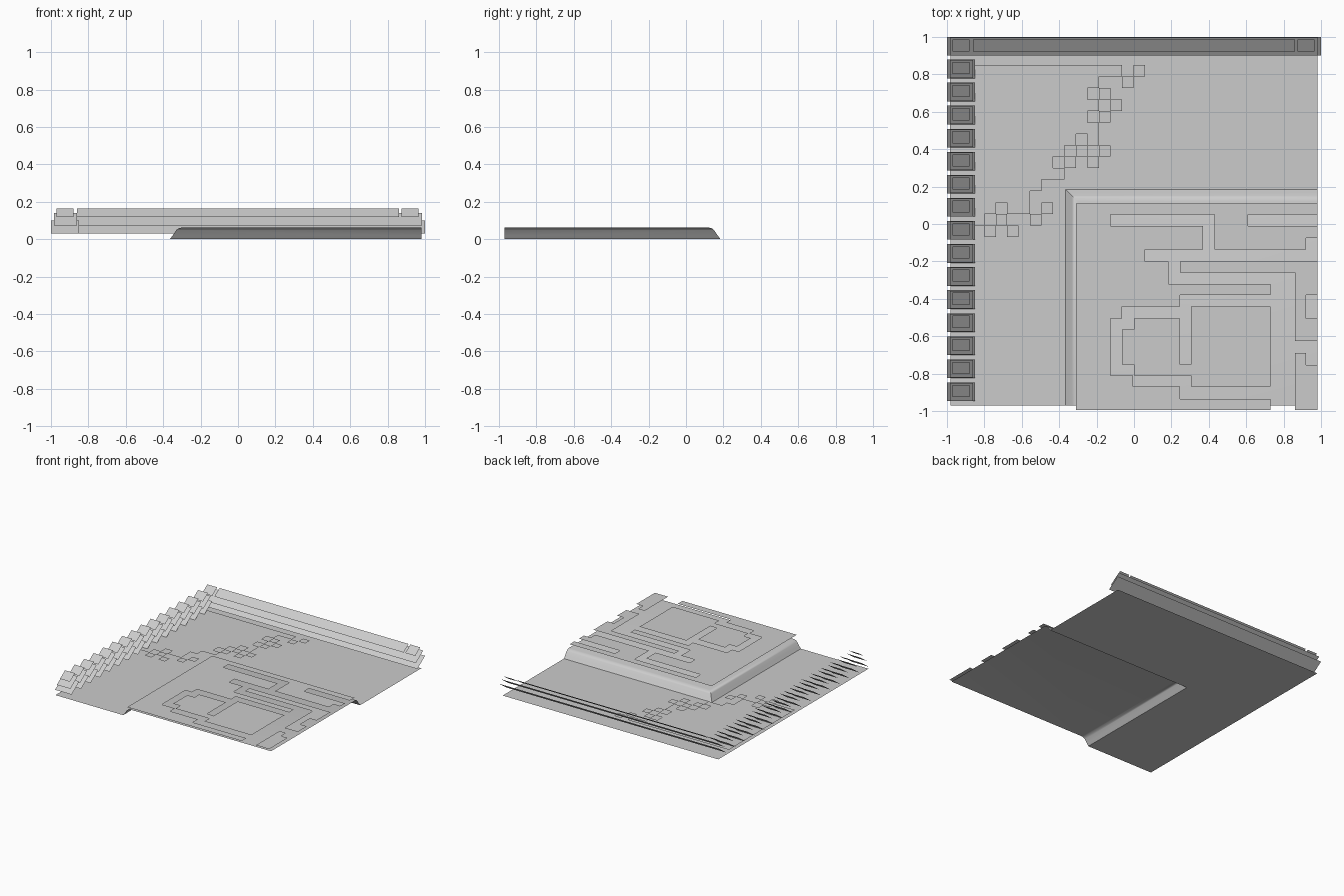
import bpy, bmesh, math

if "Cube" in bpy.data.objects:
    bpy.data.objects.remove(bpy.data.objects["Cube"])

grey = bpy.data.materials.new("plain_grey")
grey.diffuse_color = (0.6, 0.6, 0.6, 1)
grey.use_nodes = True
grey.node_tree.nodes["Principled BSDF"].inputs["Base Color"].default_value = grey.diffuse_color
CELL = 0.0613


def make(name, faces, smooth=False):
    """Build one sheet object from polygons, with every face turned upward."""
    bm = bmesh.new()
    for pts in faces:
        f = bm.faces.new([bm.verts.new(p) for p in pts])
        f.normal_update()
        if f.normal.z < 0:
            f.normal_flip()
    bmesh.ops.remove_doubles(bm, verts=bm.verts, dist=1e-4)
    me = bpy.data.meshes.new(name)
    bm.to_mesh(me)
    bm.free()
    me.materials.append(grey)
    ob = bpy.data.objects.new(name, me)
    bpy.context.collection.objects.link(ob)
    if smooth:
        bpy.context.view_layer.objects.active = ob
        ob.select_set(True)
        bpy.ops.object.shade_smooth_by_angle(angle=math.radians(40))
        ob.select_set(False)
    return ob


def rect(x0, x1, y0, y1, z):
    return [(x0, y0, z), (x1, y0, z), (x1, y1, z), (x0, y1, z)]


# Floor with a raised corner platform, open underneath
L, R, F, B = -0.98, 0.98, -0.97, 0.98
PX, PY = -0.365, 0.185
profile = [(0, 0), (0.014, 0.018), (0.034, 0.048), (0.046, 0.058), (0.065, 0.063)]
ground = [rect(L, PX, F, PY, 0), rect(L, PX, PY, B, 0), rect(PX, R, PY, B, 0)]
for (d0, z0), (d1, z1) in zip(profile, profile[1:]):
    ground.append([(PX + d0, F, z0), (PX + d1, F, z1), (PX + d1, PY - d1, z1), (PX + d0, PY - d0, z0)])
    ground.append([(R, PY - d0, z0), (R, PY - d1, z1), (PX + d1, PY - d1, z1), (PX + d0, PY - d0, z0)])
d, z = profile[-1]
ground.append(rect(PX + d, R, F, PY - d, z))
make("floor_and_platform", ground, smooth=True)

# Stepped panels hovering over the platform
PZ = 0.09
outer = [(-.31, .11), (.98, .11), (.98, .05), (.61, .05), (.61, -.01), (.98, -.01),
         (.98, -.075), (.92, -.075), (.92, -.135), (.43, -.135), (.43, .05), (-.125, .05),
         (-.125, -.01), (.37, -.01), (.37, -.135), (.06, -.135), (.06, -.2), (.185, -.2),
         (.185, -.32), (.73, -.32), (.73, -.38), (.245, -.38), (.245, -.44), (-.065, -.44),
         (-.065, -.505), (-.125, -.505), (-.125, -.81), (-.005, -.81), (-.005, -.87),
         (.245, -.87), (.245, -.935), (.73, -.935), (.73, -.995), (-.31, -.995)]
inner = [(.305, -.44), (.73, -.44), (.73, -.87), (.305, -.87), (.305, -.81), (0, -.81),
         (0, -.75), (-.065, -.75), (-.065, -.565), (0, -.565), (0, -.505), (.245, -.505),
         (.245, -.75), (.305, -.75)]
hook = [(.98, -.2), (.245, -.2), (.245, -.26), (.86, -.26), (.86, -.625), (.98, -.625),
        (.98, -.505), (.92, -.505), (.92, -.38), (.98, -.38)]
corner = [(.98, -.755), (.92, -.755), (.92, -.69), (.86, -.69), (.86, -.995), (.98, -.995)]
for name, pts in (("outer_panel", outer), ("inner_panel", inner),
                  ("side_panel", hook), ("corner_panel", corner)):
    make(name, [[(x, y, PZ) for x, y in pts]])

# Floor patch with a crumbling stepped edge: (last column, missing cells, loose cells) per row
rows = [(4, (), (5,)), (2, (), (4,)), (2, (1,), (2,)), (2, (), (3,)), (2, (1,), (2,)),
        (2, (), ()), (2, (0,), ()), (1, (-1,), (2,)), (0, (-2,), (1,)), (-1, (), ()),
        (-3, (), ()), (-3, (-4,), ()), (-4, (-7,), (-3,)), (-5, (-8, -6), (-4,)),
        (-11, (), (-8, -6))]
cells = []
for r, (end, gaps, loose) in enumerate(rows):
    y = 0.85 - r * CELL
    for c in [c for c in range(-11, end) if c not in gaps] + list(loose):
        x = -0.31 + c * CELL
        cells.append(rect(x, x + CELL, y - CELL, y, 0.03))
make("floor_patch", cells)


# Tilted sheets stacked in three layers
def tilted(x0, x1, y0, y1, base, lift):
    z0, z1 = (0.03 + lift + 0.7 * (y - base) for y in (y0, y1))
    return [(x0, y0, z0), (x1, y0, z0), (x1, y1, z1), (x0, y1, z1)]


def stack(base, spans):
    """spans holds the x ranges of the lower, middle and upper layers."""
    layers = ((0, 0.1, 0), (0.002, 0.097, 0.042), (0.022, 0.087, 0.074))
    return [tilted(x0, x1, base + a, base + b, base, lift)
            for (a, b, lift), xs in zip(layers, spans) for x0, x1 in xs]


# Long back border
make("back_border", stack(0.9, [[(-1, 1)], [(-.985, .985)],
                                [(-.97, -.88), (-.86, .86), (.875, .965)]]))

# Row of short blocks along the left side
blocks = []
for i in range(15):
    blocks += stack(0.779 - i * 0.1233, [[(-1, -.85)], [(-.985, -.862)], [(-.97, -.88)]])
make("left_border_blocks", blocks)
